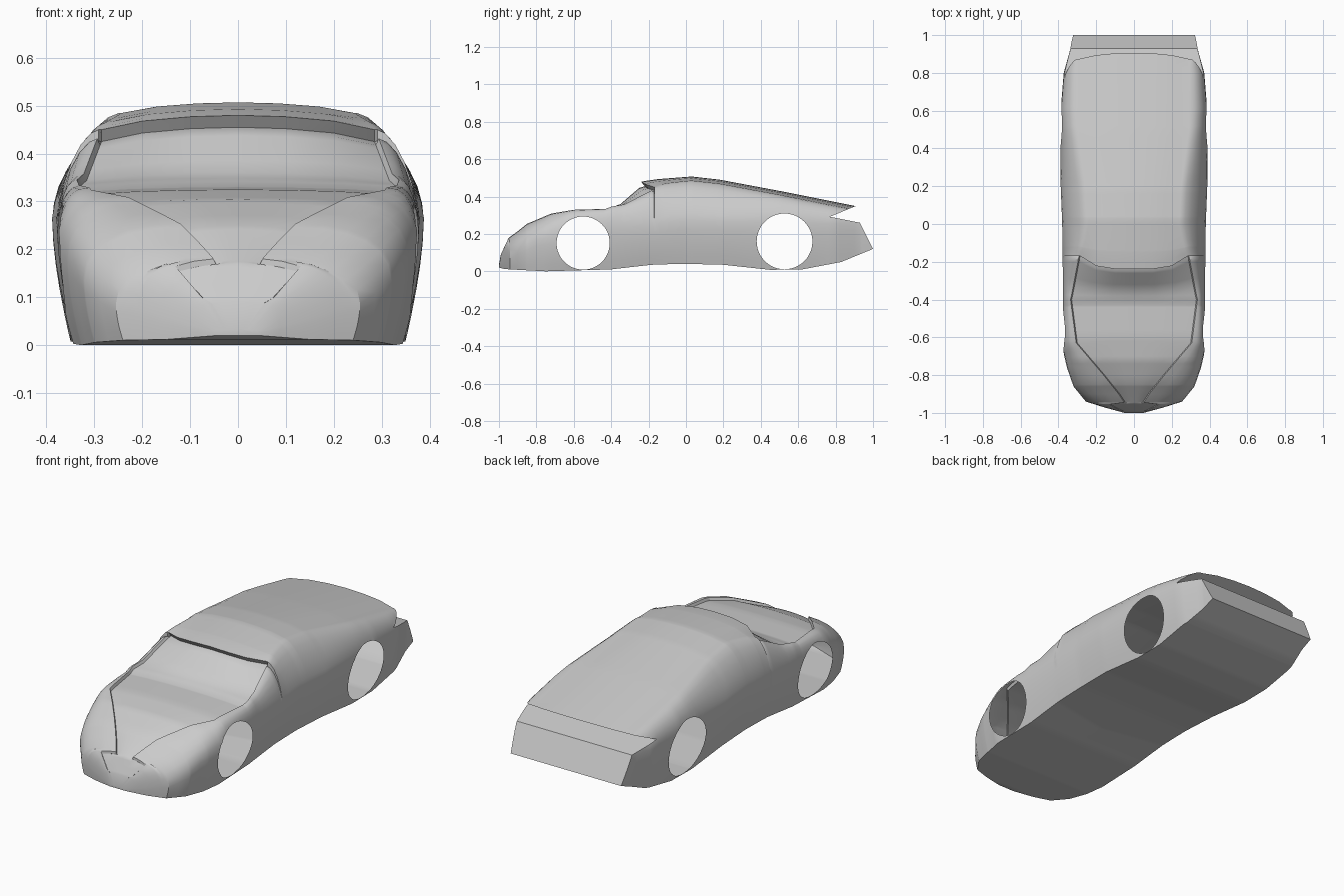
import bpy, bmesh, math
from mathutils import Matrix, Vector

cube = bpy.data.objects.get("Cube")
if cube:
    bpy.data.objects.remove(cube)

paint = bpy.data.materials.new("plain_grey")
paint.use_nodes = True
GREY = (0.6, 0.6, 0.6, 1)
paint.diffuse_color = GREY
paint.node_tree.nodes["Principled BSDF"].inputs["Base Color"].default_value = GREY

# Lengthwise curves: position along the car, value
TOP = [(-1, .035), (-.99, .09), (-.95, .17), (-.85, .25), (-.72, .305), (-.6, .325),
       (-.43, .33), (-.35, .36), (-.24, .455), (-.239, .48), (-.15, .493), (.03, .507),
       (.18, .49), (.5, .43), (.9, .35), (1.02, .325)]
BOTTOM = [(-1, .02), (-.97, .012), (-.75, 0), (-.55, .006), (-.4, .01), (-.25, .035),
          (0, .04), (.2, .035), (.45, .008), (.62, .01), (.83, .05), (1.02, .128)]
WIDTH = [(-1, .05), (-.97, .16), (-.94, .255), (-.86, .32), (-.76, .355), (-.66, .378),
         (-.4, .376), (0, .38), (.2, .388), (.6, .388), (.8, .372), (.93, .336), (1.02, .328)]
PANEL = [(-1, .015), (-.985, .07), (-.955, .125), (-.945, .045), (-.9, .075), (-.8, .155),
         (-.7, .24), (-.63, .3), (-.4, .33), (-.24, .285), (0, .24), (.2, .25), (.5, .29), (1.02, .29)]
DROP = [(-1, .003), (-.9, .01), (-.4, .01), (-.24, .03), (0, .022), (1.02, .02)]
LIFT = [(-1, 0), (-.98, .006), (-.94, .014), (-.25, .014), (-.239, 0)]
WAIST = [(-1, .027), (-.95, .08), (-.8, .17), (-.5, .22), (0, .27), (1.02, .25)]
ROUND = [(-1, .9), (-.5, .8), (-.2, 1.25), (.2, 1.3), (.6, 1)]
TUCK = [(-1, .95), (-.7, .91), (.6, .9), (1.02, .98)]


def at(curve, t):
    if t <= curve[0][0]:
        return curve[0][1]
    for (a, u), (b, v) in zip(curve, curve[1:]):
        if t <= b:
            return u + (v - u) * (t - a) / (b - a)
    return curve[-1][1]


def section(t):
    """Closed cross-section: sunken centre panel, raised edge, side and floor."""
    top, low, wide = at(TOP, t), at(BOTTOM, t), at(WIDTH, t)
    edge, waist, power = at(PANEL, t), at(WAIST, t), at(ROUND, t)
    z = top - at(DROP, t)
    half = [(0, top), (edge * .35, top - .1 * (top - z)), (edge * .7, top - .4 * (top - z)), (edge, z)]
    start, z = edge + .006, z + at(LIFT, t)
    for i in range(7):
        a = math.pi / 2 * i / 6
        half.append((start + (wide - start) * max(0, math.sin(a)) ** power,
                     waist + (z - waist) * max(0, math.cos(a)) ** power))
    for i in range(1, 6):
        s = i / 5
        half.append((wide * (1 + (at(TUCK, t) - 1) * s ** 1.7), waist + (low - waist) * s))
    half.append((0, low))
    points = []
    for k, (x, z) in enumerate(half):
        y = t + .07 * min(1, x / .285) ** 4 * max(0, 1 - abs(t + .24) / .15)
        if t == -.24 and k < 4:
            y += .02          # glass tucks in under the roof lip
        points.append(Vector((x, y, z)))
    return points + [Vector((-p.x, p.y, p.z)) for p in points[-2:0:-1]]


def make(name, bm):
    bmesh.ops.recalc_face_normals(bm, faces=bm.faces)
    mesh = bpy.data.meshes.new(name)
    bm.to_mesh(mesh)
    bm.free()
    obj = bpy.data.objects.new(name, mesh)
    bpy.context.collection.objects.link(obj)
    mesh.materials.append(paint)
    return obj


def cut(obj, cutter):
    mod = obj.modifiers.new("cut", "BOOLEAN")
    mod.operation, mod.solver, mod.object = "DIFFERENCE", "EXACT", cutter
    cutter.hide_render = True
    bpy.context.view_layer.objects.active = obj
    bpy.ops.object.modifier_apply(modifier=mod.name)
    bpy.data.objects.remove(cutter)


# Body lofted from nose to tail
stations = {-.24, -.239, 1.02}
for curve in (TOP, WIDTH, BOTTOM, PANEL):
    stations |= {p[0] for p in curve}
stations |= {round(-.86 + .06 * i, 3) for i in range(31)}
bm = bmesh.new()
rings = [[bm.verts.new(p) for p in section(t)] for t in sorted(stations)]
for a, b in zip(rings, rings[1:]):
    for i in range(len(a)):
        j = (i + 1) % len(a)
        bm.faces.new((a[i], a[j], b[j], b[i]))
bm.faces.new(rings[0])
bm.faces.new(rings[-1])
body = make("car_body", bm)

# Notch under the tail lip and sloping tail panel
notch = [(.77, .292), (.91, .35), (1.2, .47), (1.2, .04), (1.04, .04), (.93, .26)]
bm = bmesh.new()
face = bm.faces.new([bm.verts.new((-1, y, z)) for y, z in notch])
new = bmesh.ops.extrude_face_region(bm, geom=[face])["geom"]
bmesh.ops.translate(bm, vec=(2, 0, 0), verts=[v for v in new if isinstance(v, bmesh.types.BMVert)])
cut(body, make("notch_cutter", bm))

# Wheel openings: cut right across, then drop the tunnel walls to leave a hollow shell
wheels = [(-.55, .151, .142), (.527, .16, .149)]
for y, z, r in wheels:
    bm = bmesh.new()
    bmesh.ops.create_cone(bm, cap_ends=True, segments=48, radius1=r, radius2=r, depth=2,
                          matrix=Matrix.Translation((0, y, z)) @ Matrix.Rotation(math.pi / 2, 4, "Y"))
    cut(body, make("wheel_cutter", bm))
bm = bmesh.new()
bm.from_mesh(body.data)
walls = [f for f in bm.faces for y, z, r in wheels
         if abs(f.normal.x) < .02 and all(abs(math.hypot(v.co.y - y, v.co.z - z) - r) < .002 for v in f.verts)]
bmesh.ops.delete(bm, geom=walls, context="FACES")
bm.to_mesh(body.data)
bm.free()

bpy.ops.object.select_all(action="DESELECT")
body.select_set(True)
bpy.context.view_layer.objects.active = body
bpy.ops.object.shade_smooth_by_angle(angle=math.radians(30))
